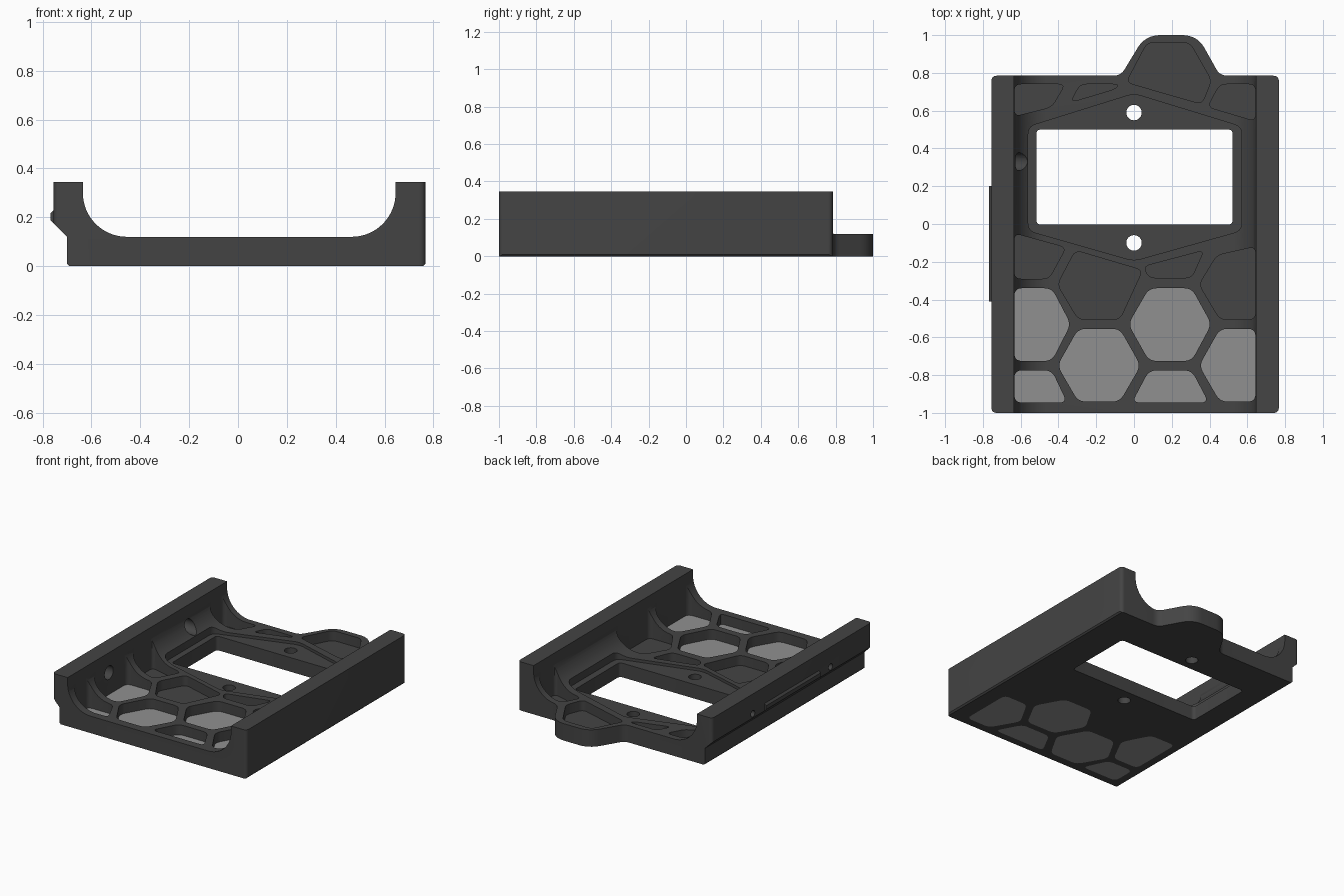
import bpy, bmesh, math
from mathutils import Vector

if "Cube" in bpy.data.objects:
    bpy.data.objects.remove(bpy.data.objects["Cube"])


def material(name, v):
    m = bpy.data.materials.new(name)
    m.diffuse_color = (v, v, v, 1)
    m.use_nodes = True
    m.node_tree.nodes["Principled BSDF"].inputs["Base Color"].default_value = m.diffuse_color
    return m


DARK = material("dark_plastic", 0.058)
GREY = material("light_grey_panel", 0.28)


def rounded(pts, t, n=5):
    """Round polygon corners; t is one distance or one per corner."""
    out = []
    for i, p in enumerate(pts):
        p, a, b = Vector(p), Vector(pts[i - 1]), Vector(pts[(i + 1) % len(pts)])
        r = t[i] if isinstance(t, (list, tuple)) else t
        s = p + (a - p).normalized() * min(r, 0.45 * (a - p).length)
        e = p + (b - p).normalized() * min(r, 0.45 * (b - p).length)
        for k in range(n + 1):
            u = k / n
            out.append(s * (1 - u) ** 2 + p * 2 * u * (1 - u) + e * u * u)
    return out


def circle(cx, cy, r, n=32):
    return [(cx + r * math.cos(2 * math.pi * i / n), cy + r * math.sin(2 * math.pi * i / n)) for i in range(n)]


def prisms(name, items, axis="z", mat=DARK):
    """One object from (outline, low, high) prisms extruded along an axis."""
    place = {"z": lambda p, h: (p[0], p[1], h),
             "y": lambda p, h: (p[0], h, p[1]),
             "x": lambda p, h: (h, p[0], p[1])}[axis]
    bm = bmesh.new()
    for pts, lo, hi in items:
        f = bm.faces.new([bm.verts.new(place(p, lo)) for p in pts])
        ext = bmesh.ops.extrude_face_region(bm, geom=[f])
        d = Vector(place((0, 0), hi - lo))
        bmesh.ops.translate(bm, vec=d, verts=[v for v in ext["geom"] if isinstance(v, bmesh.types.BMVert)])
    bmesh.ops.recalc_face_normals(bm, faces=bm.faces)
    me = bpy.data.meshes.new(name)
    bm.to_mesh(me)
    bm.free()
    me.materials.append(mat)
    ob = bpy.data.objects.new(name, me)
    bpy.context.collection.objects.link(ob)
    return ob


def boolean(ob, tool, op="DIFFERENCE"):
    m = ob.modifiers.new("cut", "BOOLEAN")
    m.operation, m.object, m.solver = op, tool, "EXACT"
    bpy.context.view_layer.objects.active = ob
    bpy.ops.object.modifier_apply(modifier=m.name)
    bpy.data.objects.remove(tool)


# Tray cross-section: two walls joined to the floor by large coves
R, FLOOR, TOP = 0.18, 0.12, 0.345
L, W = -0.635, 0.645
arc = [math.radians(90 * i / 16) for i in range(17)]
section = [(-0.69, 0), (0.757, 0), (0.767, 0.01), (0.767, TOP), (W, TOP)]
section += [(W - R + R * math.cos(a), FLOOR + R - R * math.sin(a)) for a in arc]
section += [(L + R - R * math.sin(a), FLOOR + R - R * math.cos(a)) for a in arc]
section += [(L, TOP), (-0.755, TOP), (-0.755, 0.175), (-0.70, 0.12), (-0.70, 0.01)]
body = prisms("tray_body", [(section, -1.2, 1.2)], "y")

# Plan outline with the rear tab
plan = [(-0.755, -1), (0.767, -1), (0.767, 0.785), (0.455, 0.785), (0.335, 1.0),
        (0.06, 1.0), (-0.07, 0.785), (-0.755, 0.785)]
plan = rounded(plan, [0.03, 0.03, 0.03, 0.04, 0.08, 0.08, 0.04, 0.03], 8)
boolean(body, prisms("plan_cutter", [(plan, -0.5, 1)]), "INTERSECT")

# Open cells that hold the grey panels
A, B = L + 0.002, W - 0.002
open_cells = [
    [(A, -.34), (-.435, -.34), (-.335, -.53), (-.435, -.725), (A, -.725)],
    [(-.405, -.75), (-.295, -.555), (-.075, -.555), (.035, -.75), (-.075, -.94), (-.295, -.94)],
    [(-.03, -.53), (.08, -.34), (.305, -.34), (.41, -.53), (.305, -.725), (.08, -.725)],
    [(.345, -.75), (.455, -.555), (B, -.555), (B, -.94), (.455, -.94)],
    [(A, -.775), (-.435, -.775), (-.355, -.945), (A, -.945)],
    [(.08, -.775), (.305, -.775), (.395, -.945), (-.01, -.945)],
]
# Closed pockets with a dark floor
pockets = [
    [(A, -.05), (-.36, -.125), (-.45, -.29), (A, -.29)],
    [(-.31, -.14), (.045, -.245), (-.075, -.505), (-.295, -.505), (-.405, -.32)],
    [(.05, -.225), (.37, -.14), (.305, -.285), (.08, -.285)],
    [(.44, -.165), (B, -.12), (B, -.505), (.455, -.505), (.345, -.32)],
    [(A, .74), (-.365, .74), (-.435, .62), (A, .57)],
    [(-.335, .645), (-.285, .74), (-.08, .74), (-.1, .715)],
    [(-.04, .75), (.07, .96), (.295, .96), (.41, .76), (.36, .635)],
    [(.39, .62), (.455, .74), (B, .74), (B, .545)],
]
open_cells = [rounded(c, 0.04) for c in open_cells]
pockets = [rounded(c, 0.035) for c in pockets]
PANEL = 0.05
boolean(body, prisms("cell_cutter", [(c, -0.1, 0.5) for c in open_cells]
                     + [(c, PANEL, 0.5) for c in pockets]))

# Shallow recess around the window
recess = rounded([(0, .69), (-.56, .515), (-.56, -.035), (0, -.195), (.57, -.035), (.57, .515)], 0.04)
boolean(body, prisms("recess_cutter", [(recess, 0.1, 0.5)]))

# Window and the two screw holes
window = rounded([(-.517, -.003), (.522, -.003), (.522, .5), (-.517, .5)], 0.025)
holes = [(window, -0.1, 0.3)] + [(circle(0, y, 0.041), -0.1, 0.3) for y in (0.59, -0.1)]
boolean(body, prisms("window_cutter", holes))

# Counterbored holes through the left wall
for r, x0, x1 in ((0.048, -0.70, -0.5), (0.022, -0.9, -0.6)):
    boolean(body, prisms("wall_hole_cutter", [(circle(y, 0.205, r), x0, x1) for y in (0.33, -0.54)], "x"))

# Grey floor panels and the latch ridge on the left wall
panels = prisms("floor_panels", [(c, 0.0, PANEL) for c in open_cells], mat=GREY)
ridge = prisms("side_ridge", [([(-.75, .17), (-.768, .188), (-.768, .215), (-.75, .233)], -0.41, 0.2)], "y")

for ob in (body, panels, ridge):
    bpy.ops.object.select_all(action="DESELECT")
    ob.select_set(True)
    bpy.context.view_layer.objects.active = ob
    bpy.ops.object.shade_smooth_by_angle(angle=math.radians(30))
